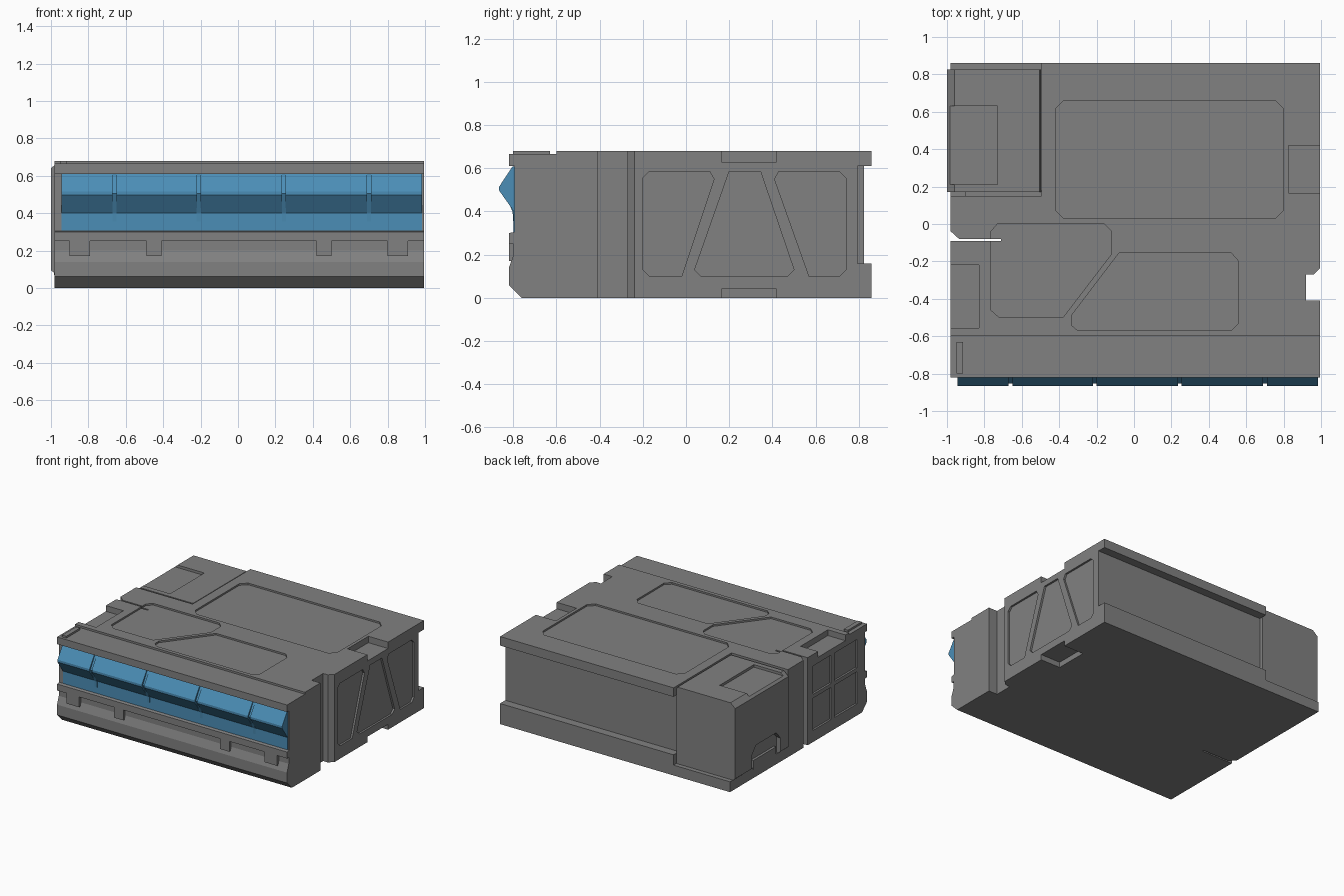
import bpy
import bmesh
from mathutils import Vector

if "Cube" in bpy.data.objects:
    bpy.data.objects.remove(bpy.data.objects["Cube"])


def material(name, rgb):
    mat = bpy.data.materials.new(name)
    mat.use_nodes = True
    mat.diffuse_color = (*rgb, 1)
    mat.node_tree.nodes["Principled BSDF"].inputs["Base Color"].default_value = (*rgb, 1)
    return mat


GRAY = material("hull gray", (0.22, 0.22, 0.22))
BLUE = material("window blue", (0.07, 0.27, 0.47))


def prism(name, outline, axis, start, end, mat=GRAY):
    """Extrude a flat outline along an axis; outline holds the other two axes in order."""
    bm = bmesh.new()

    def place(p):
        c = list(p)
        c.insert("xyz".index(axis), start)
        return bm.verts.new(c)

    face = bm.faces.new([place(p) for p in outline])
    grown = bmesh.ops.extrude_face_region(bm, geom=[face])
    shift = Vector([end - start if a == axis else 0 for a in "xyz"])
    bmesh.ops.translate(bm, verts=[v for v in grown["geom"] if isinstance(v, bmesh.types.BMVert)], vec=shift)
    bmesh.ops.recalc_face_normals(bm, faces=bm.faces)
    mesh = bpy.data.meshes.new(name)
    bm.to_mesh(mesh)
    bm.free()
    mesh.materials.append(mat)
    obj = bpy.data.objects.new(name, mesh)
    bpy.context.scene.collection.objects.link(obj)
    return obj


def box(name, x, y, z, mat=GRAY):
    return prism(name, rect(x, y), "z", *z, mat)


def rect(u, v, c=0):
    """Rectangle outline, with cut corners if c is set."""
    if not c:
        return [(u[0], v[0]), (u[1], v[0]), (u[1], v[1]), (u[0], v[1])]
    return [(u[0] + c, v[0]), (u[1] - c, v[0]), (u[1], v[0] + c), (u[1], v[1] - c),
            (u[1] - c, v[1]), (u[0] + c, v[1]), (u[0], v[1] - c), (u[0], v[0] + c)]


def carve(target, cutters):
    bpy.context.view_layer.objects.active = target
    for cutter in cutters:
        mod = target.modifiers.new("cut", "BOOLEAN")
        mod.operation = "DIFFERENCE"
        mod.solver = "EXACT"
        mod.object = cutter
        bpy.ops.object.modifier_apply(modifier=mod.name)
        bpy.data.objects.remove(cutter)


# Hull: side profile with chamfered front edge, window band and recessed back
hull = prism("hull", [
    (-0.76, 0), (-0.82, 0.06), (-0.82, 0.14), (-0.798, 0.2), (-0.798, 0.25), (-0.82, 0.25),
    (-0.82, 0.3), (-0.795, 0.305), (-0.795, 0.61), (-0.82, 0.61), (-0.82, 0.665), (-0.6, 0.665),
    (-0.6, 0.68), (0.86, 0.68), (0.86, 0.61), (0.795, 0.61), (0.795, 0.16), (0.86, 0.16), (0.86, 0)],
    "x", -0.98, 0.995)

TOP, SIDE = (0.667, 0.8), (0.98, 1.1)
top_panels = [
    rect((-0.42, 0.8), (0.03, 0.66), 0.045),
    [(-0.73, 0), (-0.16, 0), (-0.12, -0.04), (-0.12, -0.16), (-0.38, -0.5), (-0.72, -0.5),
     (-0.765, -0.46), (-0.765, -0.04)],
    [(-0.08, -0.155), (0.52, -0.155), (0.56, -0.2), (0.56, -0.53), (0.52, -0.57), (-0.3, -0.57),
     (-0.335, -0.54), (-0.335, -0.49)]]
side_panels = [
    [(-0.2, 0.13), (-0.17, 0.1), (-0.02, 0.1), (0.13, 0.55), (0.11, 0.585), (-0.17, 0.585), (-0.2, 0.555)],
    [(0.04, 0.13), (0.07, 0.1), (0.47, 0.1), (0.5, 0.13), (0.345, 0.585), (0.2, 0.585)],
    [(0.57, 0.1), (0.71, 0.1), (0.74, 0.13), (0.74, 0.555), (0.71, 0.585), (0.43, 0.585), (0.41, 0.55)]]
cuts = [prism("cutter", p, "z", *TOP) for p in top_panels]
cuts += [prism("cutter", p, "x", *SIDE) for p in side_panels]

# Left side: full-height slot and shallow notches at the top and bottom edges
cuts.append(prism("cutter", [(0.92, -0.41), (1.1, -0.41), (1.1, -0.14), (0.96, -0.27), (0.92, -0.27)],
                  "z", -0.1, 0.8))
for z in ((0.63, 0.8), (-0.1, 0.042)):
    cuts.append(box("cutter", (0.825, 1.1), (0.165, 0.42), z))

# Right side: narrow slot with a flared mouth, edge notch and upright panels
cuts.append(prism("cutter", [(-0.71, -0.092), (-0.71, -0.08), (-0.935, -0.08), (-1.1, 0.07), (-1.1, -0.092)],
                  "z", -0.1, 0.8))
cuts.append(box("cutter", (-1.1, -0.83), (-0.555, -0.22), (0.635, 0.8)))
for y in ((-0.38, -0.16), (-0.7, -0.42)):
    for z in ((0.09, 0.34), (0.37, 0.59)):
        cuts.append(prism("cutter", rect(y, z), "x", -1.1, -0.965))

# Pocket for the corner module
cuts.append(box("cutter", (-1.1, -0.495), (0.15, 1), (0.08, 0.8)))
carve(hull, cuts)

# Corner module with a top recess and a side step
module = prism("corner_module", [(-0.496, 0.07), (-0.97, 0.07), (-1, 0.095), (-1, 0.64), (-0.96, 0.675),
                                 (-0.505, 0.675), (-0.496, 0.66)], "y", 0.17, 0.825)
# Turn the (x, z) outline cutters the same way as the module
carve(module, [
    box("cutter", (-0.965, -0.73), (0.21, 0.63), (0.655, 0.8)),
    box("cutter", (-1.1, -0.9), (0.21, 0.63), (0.655, 0.8)),
    prism("cutter", [(0.27, 0), (0.62, 0), (0.62, 0.2), (0.57, 0.26), (0.32, 0.26), (0.27, 0.2)],
          "x", -1.1, -0.965)])
box("module_backing", (-0.9, -0.49), (0.14, 0.18), (0.07, 0.66))
box("side_step", (-0.985, -0.9), (0.3, 0.58), (0.07, 0.14))

# Front tabs hanging from the ledge, and the small roof strip
for i, x in enumerate(((-0.9, -0.79), (-0.49, -0.41), (0.42, 0.5), (0.8, 0.91))):
    box(f"front_tab_{i + 1}", x, (-0.82, -0.79), (0.17, 0.26))
box("roof_strip", (-0.95, -0.915), (-0.8, -0.63), (0.66, 0.68))

# Window band, angled panes and thin dividers
box("window_band", (-0.945, 0.985), (-0.798, -0.785), (0.306, 0.609), BLUE)
breaks = [-0.955, -0.66, -0.21, 0.245, 0.7, 0.995]
for i, (a, b) in enumerate(zip(breaks, breaks[1:])):
    prism(f"window_pane_{i + 1}", [(-0.79, 0.609), (-0.803, 0.609), (-0.865, 0.515), (-0.865, 0.497),
                                   (-0.797, 0.4), (-0.79, 0.4)], "x", a + 0.01, b - 0.01, BLUE)
for i, x in enumerate(breaks[1:-1]):
    prism(f"window_divider_{i + 1}", [(-0.79, 0.6), (-0.8, 0.6), (-0.853, 0.505), (-0.803, 0.4),
                                      (-0.8, 0.355), (-0.79, 0.355)], "x", x - 0.011, x + 0.011, BLUE)
